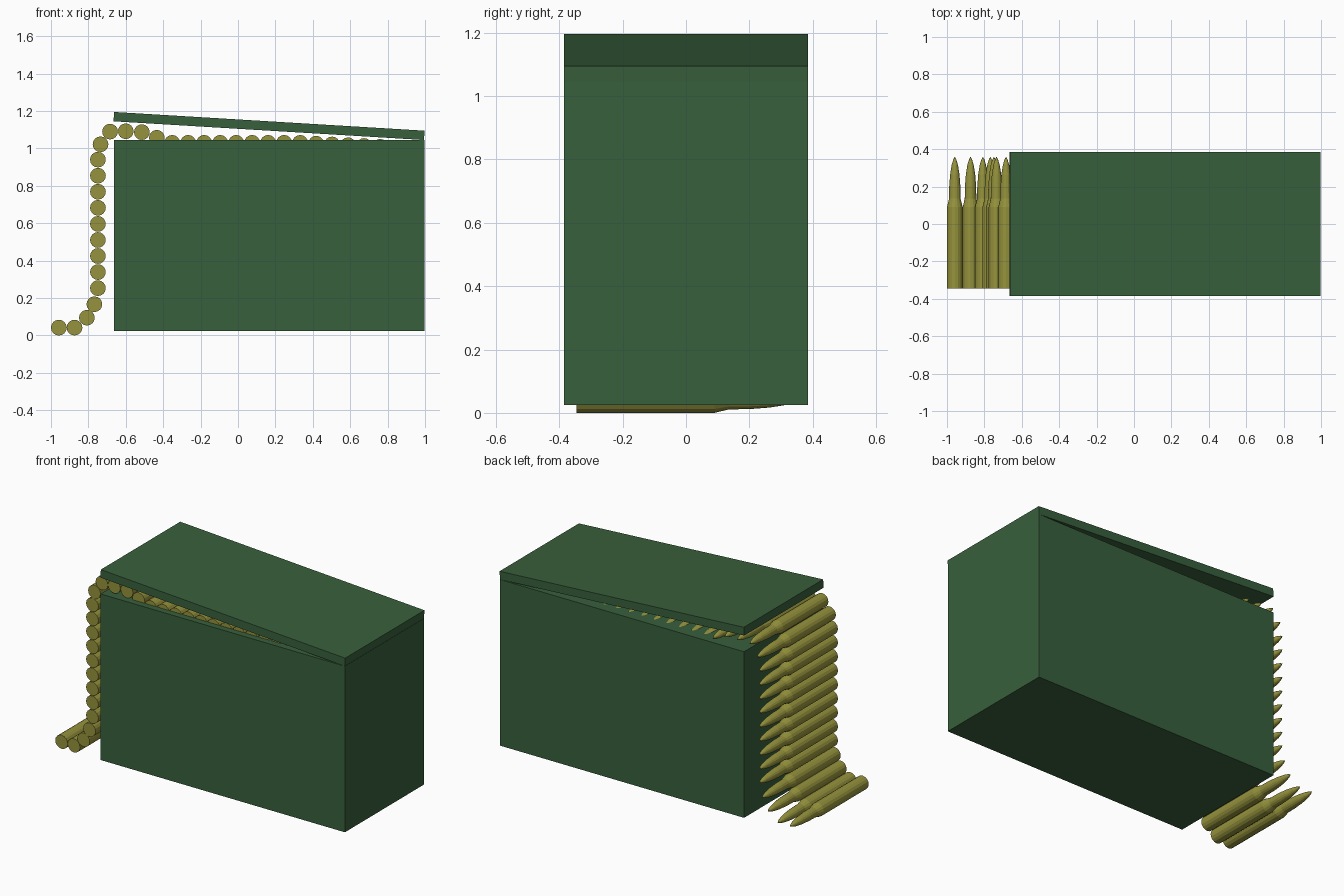
import bpy, bmesh, math

if "Cube" in bpy.data.objects:
    bpy.data.objects.remove(bpy.data.objects["Cube"])


def material(name, rgb):
    m = bpy.data.materials.new(name)
    m.diffuse_color = (*rgb, 1)
    m.use_nodes = True
    m.node_tree.nodes["Principled BSDF"].inputs["Base Color"].default_value = m.diffuse_color
    return m


green = material("olive_green", (0.04, 0.115, 0.045))
brass = material("brass", (0.30, 0.29, 0.045))


def slab(name, size, loc, tilt=0.0):
    bpy.ops.mesh.primitive_cube_add(size=1, location=loc, rotation=(0, tilt, 0))
    o = bpy.context.object
    o.name = name
    o.scale = size
    o.data.materials.append(green)
    return o


# ammunition box
slab("box_body", (1.66, 0.77, 1.02), (0.166, 0, 0.535))

# lid, hinged at the right and propped open by the belt
tilt = math.atan2(0.10, 1.66)
slab("box_lid", (1.663, 0.77, 0.05), (0.166, 0, 1.12), tilt)

# cartridge: profile of (y, radius) turned about the y axis
SIDES = 16
profile = [(-0.345, 0.042), (0.09, 0.042), (0.135, 0.031), (0.20, 0.030),
           (0.265, 0.025), (0.315, 0.017), (0.345, 0.008)]
bm = bmesh.new()
rings = []
for y, r in profile:
    rings.append([bm.verts.new((r * math.cos(2 * math.pi * i / SIDES), y,
                                r * math.sin(2 * math.pi * i / SIDES)))
                  for i in range(SIDES)])
tip = bm.verts.new((0, 0.36, 0))
for a, b in zip(rings, rings[1:]):
    for i in range(SIDES):
        j = (i + 1) % SIDES
        bm.faces.new((a[i], a[j], b[j], b[i]))
for i in range(SIDES):
    bm.faces.new((rings[-1][i], rings[-1][(i + 1) % SIDES], tip))
bm.faces.new(rings[0])
bmesh.ops.recalc_face_normals(bm, faces=bm.faces[:])
cartridge = bpy.data.meshes.new("cartridge")
bm.to_mesh(cartridge)
bm.free()
cartridge.materials.append(brass)

# belt path: floor, up the side, over the rim, along the top of the box
path = [(-0.958, 0.042), (-0.874, 0.042), (-0.808, 0.095), (-0.768, 0.167)]
path += [(-0.749, 0.253 + 0.0859 * i) for i in range(9)]
path += [(-0.735, 1.022), (-0.684, 1.09), (-0.60, 1.092), (-0.514, 1.087),
         (-0.434, 1.057)]
for i in range(14):
    x = -0.352 + 0.0855 * i
    path.append((x, 1.03 - 0.05 * max(0, x - 0.33)))

for n, (x, z) in enumerate(path, 1):
    o = bpy.data.objects.new(f"cartridge_{n:02d}", cartridge)
    o.location = (x, 0, z)
    bpy.context.collection.objects.link(o)
